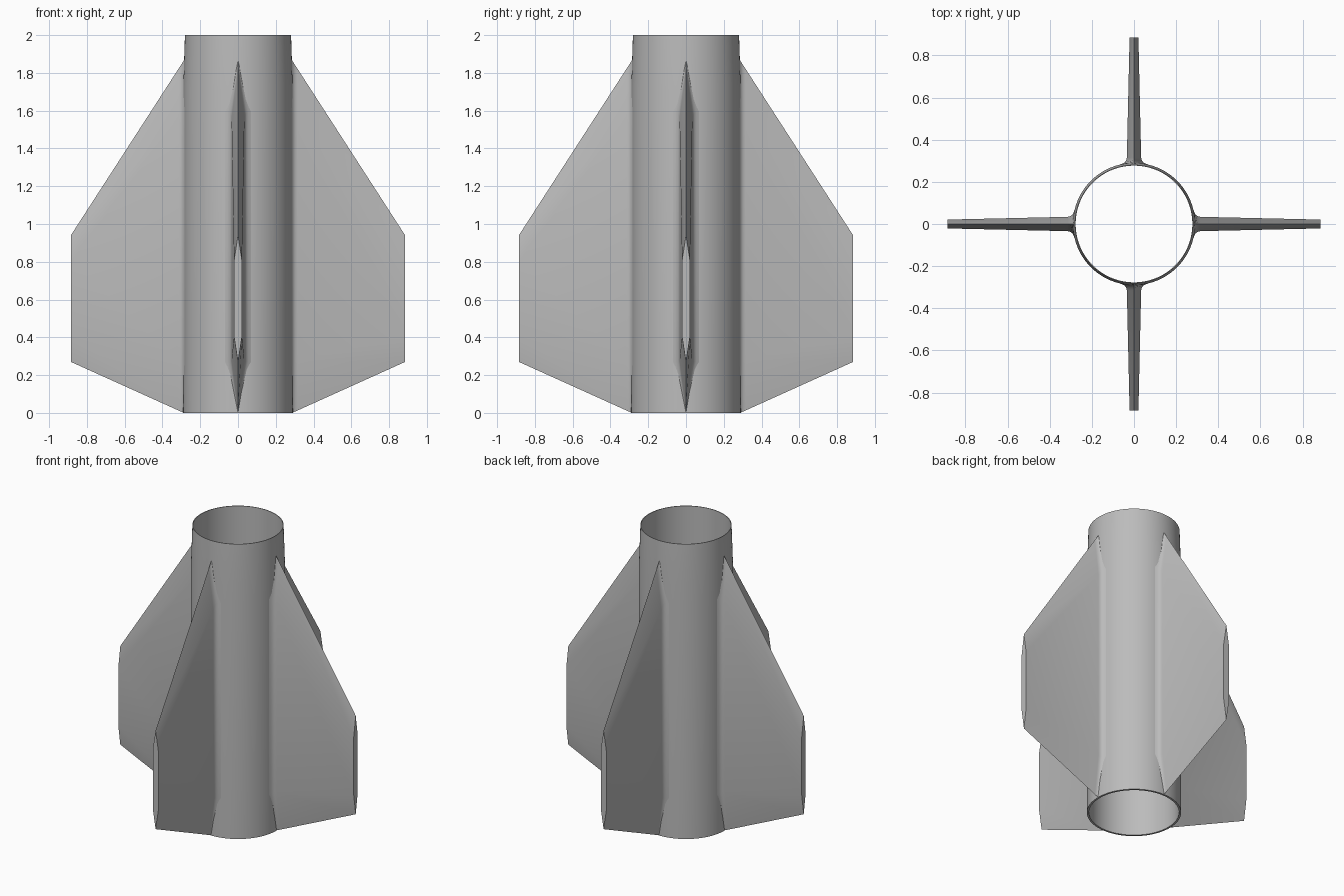
import bpy, bmesh, math
from mathutils import Matrix

old = bpy.data.objects.get("Cube")
if old:
    bpy.data.objects.remove(old, do_unlink=True)

GREY = (0.5, 0.5, 0.5, 1)
grey = bpy.data.materials.new("plain grey")
grey.use_nodes = True
grey.diffuse_color = GREY
grey.node_tree.nodes["Principled BSDF"].inputs["Base Color"].default_value = GREY


def finish(name, bm):
    """Turn a bmesh into a smooth-shaded object that keeps its sharp edges."""
    bmesh.ops.recalc_face_normals(bm, faces=bm.faces)
    mesh = bpy.data.meshes.new(name)
    bm.to_mesh(mesh)
    bm.free()
    mesh.materials.append(grey)
    obj = bpy.data.objects.new(name, mesh)
    bpy.context.collection.objects.link(obj)
    bpy.ops.object.select_all(action='DESELECT')
    obj.select_set(True)
    bpy.context.view_layer.objects.active = obj
    bpy.ops.object.shade_smooth_by_angle(angle=math.radians(30))
    return obj


# Open tube: thin wall, slightly tapered towards the top
def build_tube(segments=96):
    profile = [(0.29, 0), (0.29, 1.72), (0.281, 2), (0.277, 2), (0.277, 0)]
    bm = bmesh.new()
    rings = []
    for i in range(segments):
        a = math.tau * i / segments
        rings.append([bm.verts.new((r * math.cos(a), r * math.sin(a), z)) for r, z in profile])
    for i, ring in enumerate(rings):
        following = rings[(i + 1) % segments]
        for j in range(len(profile)):
            k = (j + 1) % len(profile)
            bm.faces.new((ring[j], following[j], following[k], ring[k]))
    return finish("tube", bm)


# Fin: six-sided sections lofted outwards, flared into the tube at the root
ROOT_X, TIP_X = 0.287, 0.885
STATIONS = [(0.282, 0.068), (0.287, 0.054), (0.293, 0.044), (0.302, 0.037),
            (0.315, 0.034), (TIP_X, 0.021)]


def build_fin(name, angle):
    bm = bmesh.new()
    sections = []
    for x, half in STATIONS:
        f = max(0, (x - ROOT_X) / (TIP_X - ROOT_X))
        low, high = 0.27 * f, 1.865 - 0.925 * f
        bevel = 0.27 - 0.135 * f
        outline = [(0, low), (half, low + bevel), (half, high - bevel),
                   (0, high), (-half, high - bevel), (-half, low + bevel)]
        sections.append([bm.verts.new((x, y, z)) for y, z in outline])
    for a, b in zip(sections, sections[1:]):
        for j in range(6):
            k = (j + 1) % 6
            bm.faces.new((a[j], a[k], b[k], b[j]))
    bm.faces.new(sections[0])
    bm.faces.new(sections[-1])
    bmesh.ops.rotate(bm, verts=bm.verts, matrix=Matrix.Rotation(angle, 3, 'Z'))
    return finish(name, bm)


build_tube()
for n, side in enumerate(("left", "back", "right", "front")):
    build_fin(side + "_fin", n * math.pi / 2)
